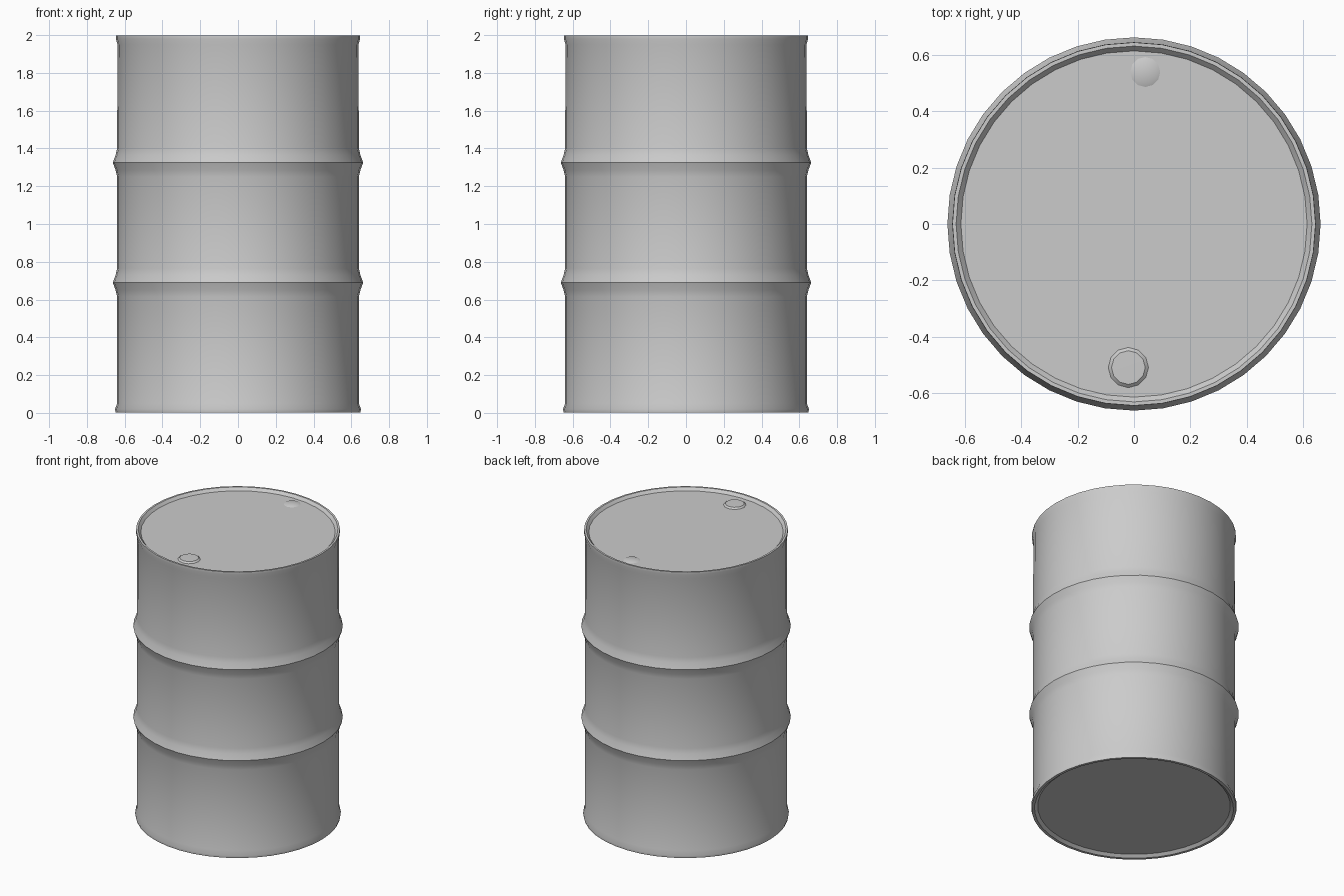
import bpy, bmesh, math

if "Cube" in bpy.data.objects:
    bpy.data.objects.remove(bpy.data.objects["Cube"])

SIDES = 40


def lathe(name, profile, loc=(0, 0, 0), sides=SIDES, angle=40):
    """Revolve (radius, z) points around z; a radius of 0 closes the end."""
    bm = bmesh.new()
    rings = []
    for r, z in profile:
        if r == 0:
            rings.append([bm.verts.new((0, 0, z))] * sides)
        else:
            rings.append([bm.verts.new((r * math.cos(math.tau * i / sides),
                                        r * math.sin(math.tau * i / sides), z))
                          for i in range(sides)])
    for a, b in zip(rings, rings[1:]):
        for i in range(sides):
            j = (i + 1) % sides
            quad = list(dict.fromkeys((a[i], a[j], b[j], b[i])))
            bm.faces.new(quad)
    bmesh.ops.recalc_face_normals(bm, faces=bm.faces)
    mesh = bpy.data.meshes.new(name)
    bm.to_mesh(mesh)
    bm.free()
    obj = bpy.data.objects.new(name, mesh)
    obj.location = loc
    bpy.context.collection.objects.link(obj)
    bpy.ops.object.select_all(action='DESELECT')
    obj.select_set(True)
    bpy.context.view_layer.objects.active = obj
    bpy.ops.object.shade_smooth_by_angle(angle=math.radians(angle))
    return obj


def hoop(z):
    """Rolled ridge pressed out of the barrel wall."""
    return [(0.64, z - 0.075), (0.648, z - 0.04), (0.663, z),
            (0.648, z + 0.04), (0.64, z + 0.075)]


# Barrel wall with two hoops, rolled rims and slightly recessed ends
profile = [(0, 0.02), (0.61, 0.02), (0.63, 0.003), (0.648, 0.003),
           (0.651, 0.02), (0.64, 0.05)]
profile += hoop(0.69) + hoop(1.325)
profile += [(0.638, 1.95), (0.646, 1.98), (0.645, 1.997), (0.632, 1.997),
            (0.615, 1.978), (0, 1.978)]
lathe("barrel_body", profile)

# Filler caps on the lid
lathe("large_cap", [(0.075, 1.975), (0.06, 1.988), (0.0, 1.989)],
      (-0.02, -0.51, 0), 12)
lathe("small_cap", [(0.06, 1.975), (0.04, 1.984), (0.0, 1.985)],
      (0.04, 0.54, 0), 12)
